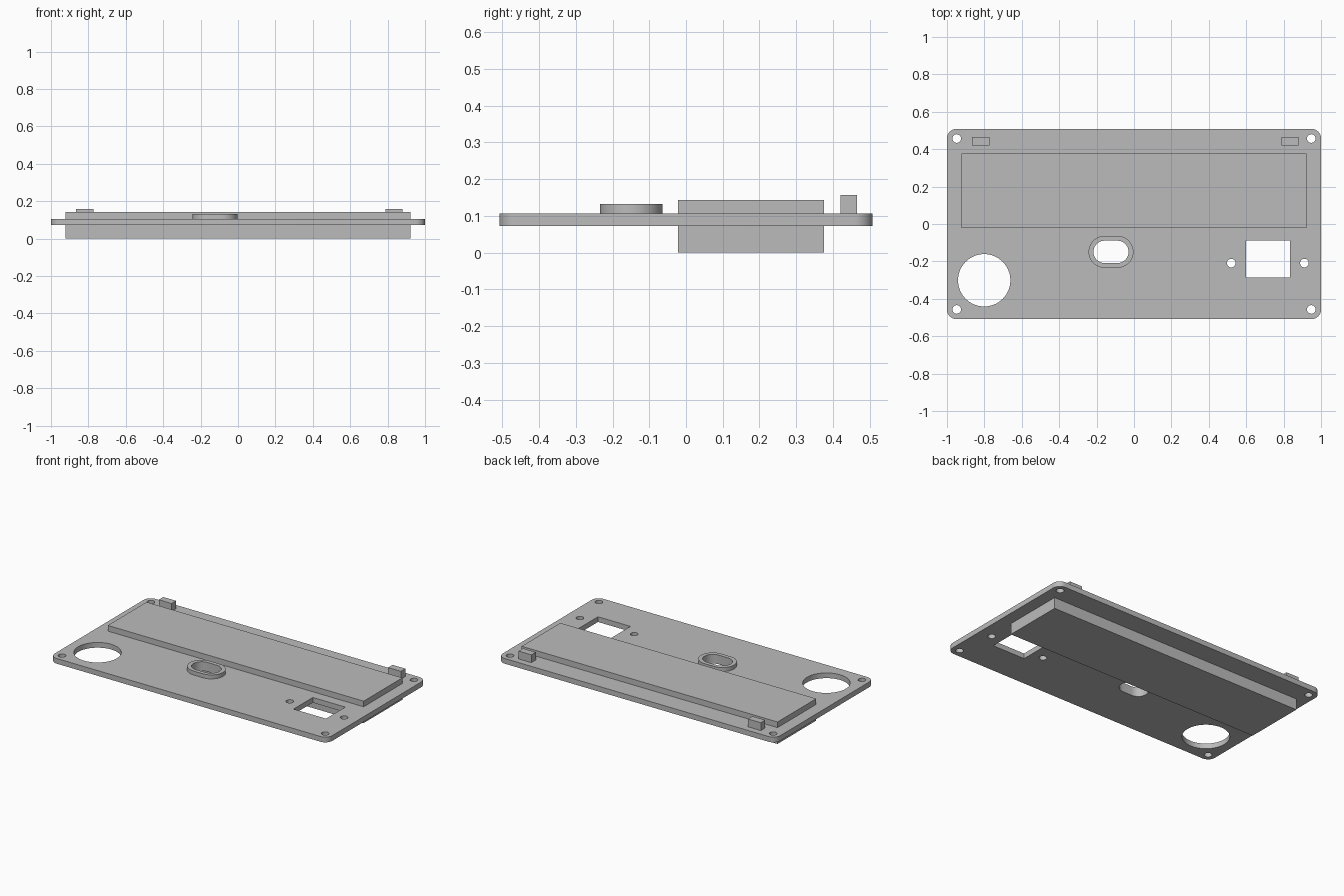
import bpy, bmesh, math

if "Cube" in bpy.data.objects:
    bpy.data.objects.remove(bpy.data.objects["Cube"])

grey = bpy.data.materials.new("plain grey")
grey.diffuse_color = (0.5, 0.5, 0.5, 1)
grey.use_nodes = True
grey.node_tree.nodes["Principled BSDF"].inputs["Base Color"].default_value = grey.diffuse_color

PLATE_Z0, PLATE_Z1 = 0.072, 0.106


def rounded(cx, cy, hx, hy, r=0.0, seg=10):
    """Outline of a rectangle with rounded corners (circle or slot when r is large)."""
    if r == 0:
        return [(cx - hx, cy - hy), (cx + hx, cy - hy), (cx + hx, cy + hy), (cx - hx, cy + hy)]
    pts = []
    for q, (sx, sy) in enumerate([(1, 1), (-1, 1), (-1, -1), (1, -1)]):
        for i in range(seg + 1):
            a = math.pi / 2 * (q + i / seg)
            p = (cx + sx * (hx - r) + r * math.cos(a), cy + sy * (hy - r) + r * math.sin(a))
            if not pts or math.dist(p, pts[-1]) > 1e-5:
                pts.append(p)
    if math.dist(pts[0], pts[-1]) < 1e-5:
        pts.pop()
    return pts


def slab(name, outlines, z0, z1):
    """Extrude a flat profile; the outlines after the first one are holes."""
    curve = bpy.data.curves.new(name, 'CURVE')
    curve.dimensions = '2D'
    curve.fill_mode = 'BOTH'
    curve.extrude = (z1 - z0) / 2
    for pts in outlines:
        s = curve.splines.new('POLY')
        s.points.add(len(pts) - 1)
        for p, (x, y) in zip(s.points, pts):
            p.co = (x, y, 0, 1)
        s.use_cyclic_u = True
    tmp = bpy.data.objects.new(name + "_profile", curve)
    bpy.context.collection.objects.link(tmp)
    mesh = bpy.data.meshes.new_from_object(tmp.evaluated_get(bpy.context.evaluated_depsgraph_get()))
    bpy.data.objects.remove(tmp)
    bm = bmesh.new()
    bm.from_mesh(mesh)
    bmesh.ops.remove_doubles(bm, verts=bm.verts, dist=1e-5)
    bmesh.ops.translate(bm, verts=bm.verts, vec=(0, 0, (z0 + z1) / 2))
    bmesh.ops.recalc_face_normals(bm, faces=bm.faces)
    bm.to_mesh(mesh)
    bm.free()
    mesh.name = name
    mesh.materials.clear()
    mesh.materials.append(grey)
    ob = bpy.data.objects.new(name, mesh)
    bpy.context.collection.objects.link(ob)
    bpy.ops.object.select_all(action='DESELECT')
    ob.select_set(True)
    bpy.context.view_layer.objects.active = ob
    bpy.ops.object.shade_smooth_by_angle(angle=math.radians(30))
    return ob


def circle(x, y, r, seg=8):
    return rounded(x, y, r, r, r, seg)


# Panel plate with screw holes, round opening, slot, and square window
block = rounded(-0.001, 0.177, 0.922, 0.199)
slot = rounded(-0.123, -0.149, 0.094, 0.06, 0.06)
holes = [circle(sx * 0.948, sy * 0.457, 0.023) for sx in (-1, 1) for sy in (-1, 1)]
holes += [circle(x, -0.209, 0.023) for x in (0.52, 0.911)]
holes += [circle(-0.801, -0.301, 0.14, 16), slot, rounded(0.717, -0.186, 0.117, 0.099), block]
slab("panel_plate", [rounded(0, 0, 1.0, 0.508, 0.05)] + holes, PLATE_Z0, PLATE_Z1)

# Long block passing through the plate
slab("display_block", [block], 0, 0.143)

# Raised rim around the slot
slab("slot_rim", [rounded(-0.123, -0.149, 0.12, 0.085, 0.085), slot], PLATE_Z1, 0.132)

# Locating tabs on the back edge
for side, x in (("left", -0.819), ("right", 0.834)):
    slab(side + "_tab", [rounded(x, 0.443, 0.046, 0.023)], PLATE_Z1, 0.157)
